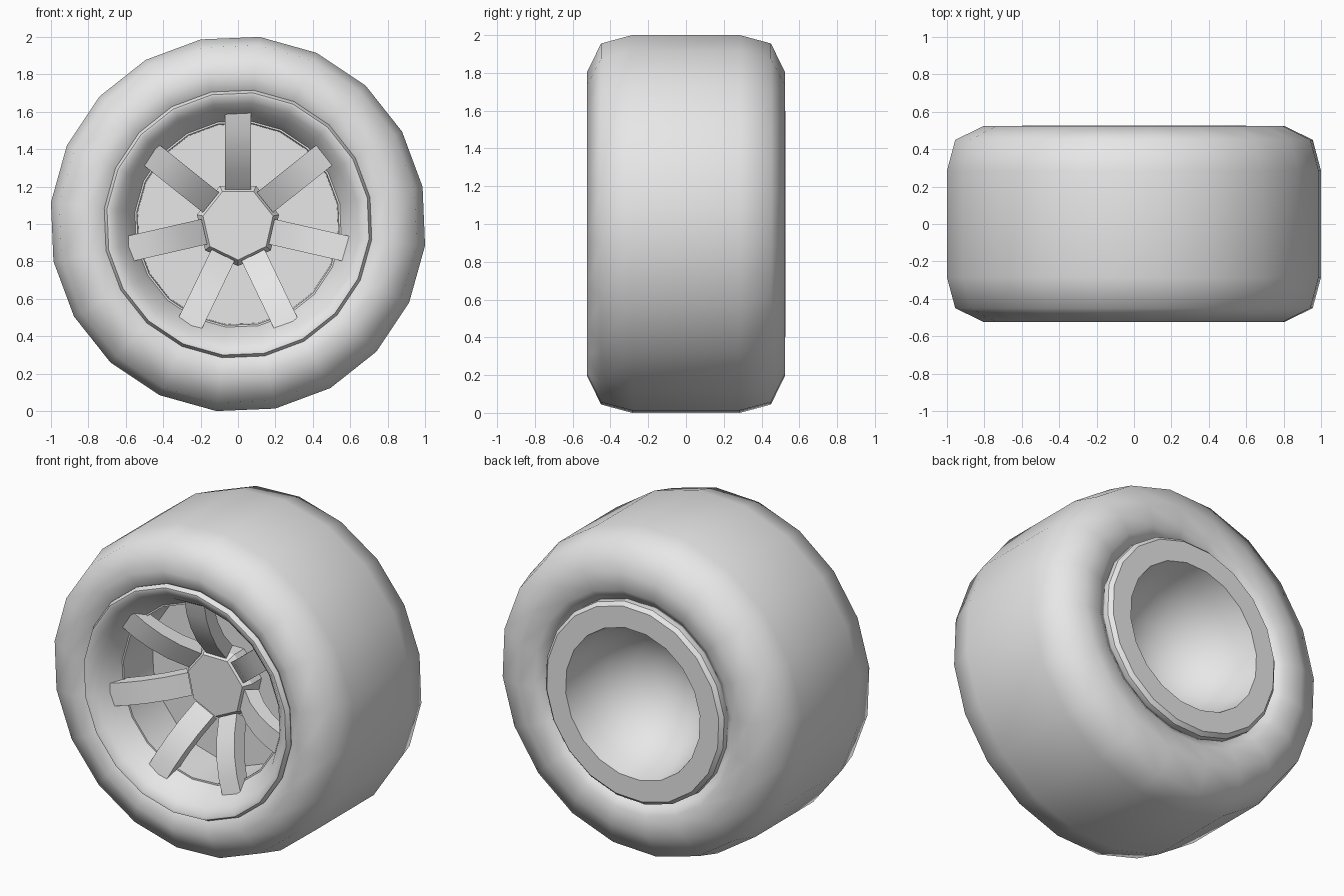
import bpy, bmesh, math
from mathutils import Matrix, Vector

cube = bpy.data.objects.get("Cube")
if cube:
    bpy.data.objects.remove(cube)

SEGMENTS = 20
CENTRE = Vector((0, 0, 1))

grey = bpy.data.materials.new("plain grey")
grey.use_nodes = True
colour = (0.8, 0.8, 0.8, 1)
grey.diffuse_color = colour
grey.node_tree.nodes["Principled BSDF"].inputs["Base Color"].default_value = colour


def finish(name, bm, angle):
    bmesh.ops.recalc_face_normals(bm, faces=bm.faces)
    mesh = bpy.data.meshes.new(name)
    bm.to_mesh(mesh)
    bm.free()
    mesh.materials.append(grey)
    mesh.shade_smooth()
    mesh.set_sharp_from_angle(angle=math.radians(angle))
    obj = bpy.data.objects.new(name, mesh)
    bpy.context.collection.objects.link(obj)
    obj.location = CENTRE
    return obj


def lathe(name, profile, angle, sides=SEGMENTS, turn=-6.6, closed=True):
    """Turn (radius, y) points about the y axis; zero radius makes a pole."""
    bm = bmesh.new()
    rings = []
    for r, y in profile:
        count = 1 if r == 0 else sides
        ring = []
        for i in range(count):
            a = math.radians(turn + 360 * i / sides)
            ring.append(bm.verts.new((r * math.cos(a), y, r * math.sin(a))))
        rings.append(ring)
    pairs = list(zip(rings, rings[1:]))
    if closed:
        pairs.append((rings[-1], rings[0]))
    for a, b in pairs:
        for i in range(sides):
            j = (i + 1) % sides
            corners = [a[i % len(a)], a[j % len(a)], b[j % len(b)], b[i % len(b)]]
            corners = list(dict.fromkeys(corners))
            if len(corners) > 2:
                bm.faces.new(corners)
    return finish(name, bm, angle)


# Tyre: wide tread, rounded shoulders, sidewalls curling in to the rim
lathe("tyre", [
    (0.69, -0.47), (0.725, -0.49), (0.807, -0.525), (0.962, -0.45),
    (1.0067, -0.285), (1.0067, 0.285), (0.962, 0.45), (0.807, 0.525),
    (0.69, 0.515), (0.62, 0.47)], 100)

# Rim: front lip, tapering barrel, stepped seat, face disc, then the rear
# flange and the hollow dish behind the disc
lathe("rim", [
    (0, -0.08), (0.54, -0.08), (0.545, -0.36), (0.555, -0.36),
    (0.565, -0.38), (0.615, -0.46), (0.65, -0.495), (0.69, -0.525), (0.705, -0.525),
    (0.72, -0.495), (0.69, -0.44), (0.6, 0.4), (0.625, 0.47),
    (0.622, 0.505), (0.6, 0.527), (0.468, 0.527), (0.44, 0.4),
    (0.37, 0.26), (0.26, 0.15), (0.13, 0.09), (0, 0.07)], 38, closed=False)

# Hub: seven-sided cap with a chamfered edge, one corner pointing down
lathe("hub", [
    (0, -0.225), (0.192, -0.225), (0.225, -0.175), (0.225, -0.06),
    (0, -0.06)], 20, sides=7, turn=-90, closed=False)


# Spokes: bars that sweep forward from the hub to the barrel
def spoke(name, turn):
    bm = bmesh.new()
    half, thick = 0.069, 0.085
    path = [(0.185, -0.215), (0.29, -0.305), (0.4, -0.37), (0.5, -0.41), (0.61, -0.435)]
    rings = []
    for i, (r, y) in enumerate(path):
        a, b = path[max(i - 1, 0)], path[min(i + 1, len(path) - 1)]
        along = Vector((b[0] - a[0], b[1] - a[1])).normalized()
        back = Vector((-along.y, along.x)) * thick
        ring = [(-half, y, r), (half, y, r),
                (half, y + back.y, r + back.x), (-half, y + back.y, r + back.x)]
        rings.append([bm.verts.new(p) for p in ring])
    for a, b in zip(rings, rings[1:]):
        for i in range(4):
            j = (i + 1) % 4
            bm.faces.new((a[i], a[j], b[j], b[i]))
    bm.faces.new(rings[0])
    bm.faces.new(rings[-1])
    bmesh.ops.transform(bm, matrix=Matrix.Rotation(turn, 4, "Y"), verts=bm.verts)
    finish(name, bm, 30)


for n in range(7):
    spoke(f"spoke_{n + 1}", math.tau * n / 7)
